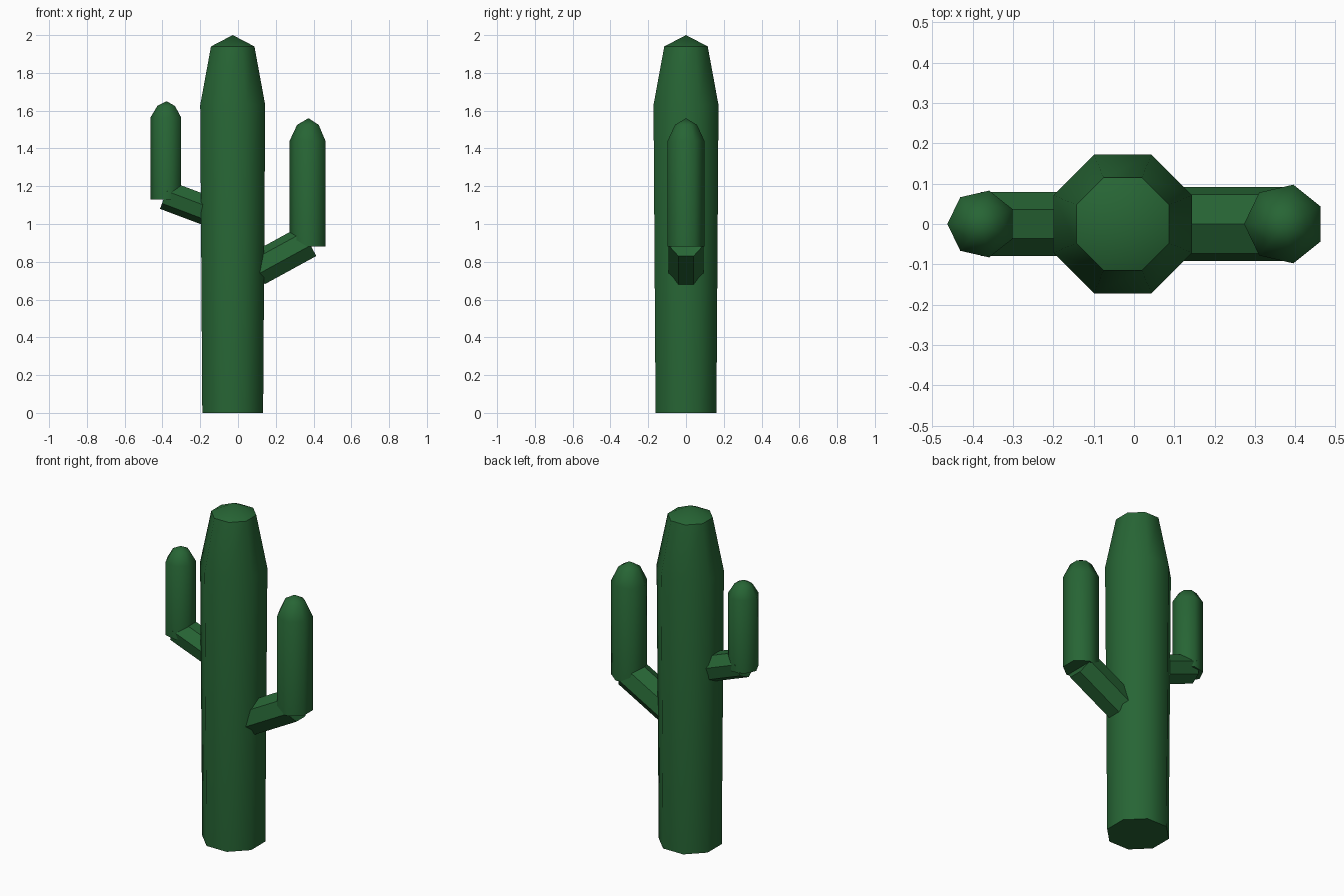
import bpy, bmesh, math
from mathutils import Vector

cube = bpy.data.objects.get("Cube")
if cube:
    bpy.data.objects.remove(cube, do_unlink=True)

green = bpy.data.materials.new("cactus green")
green.use_nodes = True
colour = (0.02, 0.13, 0.035, 1)
green.diffuse_color = colour
bsdf = green.node_tree.nodes["Principled BSDF"]
bsdf.inputs["Base Color"].default_value = colour
bsdf.inputs["Roughness"].default_value = 0.8


def lathe(name, profile, sides, phase, location, tilt=0.0, smooth=None):
    """Closed prism through (height, radius) rings; radius 0 makes a tip."""
    bm = bmesh.new()
    rings = []
    for z, r in profile:
        count = sides if r > 0 else 1
        angles = [phase + math.tau * i / sides for i in range(count)]
        rings.append([bm.verts.new((r * math.cos(a), r * math.sin(a), z)) for a in angles])
    bm.faces.new(rings[0][::-1])
    for low, high in zip(rings, rings[1:]):
        for i in range(sides):
            j = (i + 1) % sides
            if len(high) == 1:
                bm.faces.new((low[i], low[j], high[0]))
            else:
                bm.faces.new((low[i], low[j], high[j], high[i]))
    if len(rings[-1]) > 1:
        bm.faces.new(rings[-1])
    mesh = bpy.data.meshes.new(name)
    bm.to_mesh(mesh)
    bm.free()
    mesh.materials.append(green)
    obj = bpy.data.objects.new(name, mesh)
    obj.location = location
    obj.rotation_euler.y = tilt
    bpy.context.collection.objects.link(obj)
    if smooth:
        bpy.ops.object.select_all(action='DESELECT')
        obj.select_set(True)
        bpy.context.view_layer.objects.active = obj
        bpy.ops.object.shade_smooth_by_angle(angle=math.radians(smooth))
    return obj


def branch(name, start, end, radius):
    """Seven-sided faceted link between two points in the xz plane."""
    a, b = Vector((start[0], 0, start[1])), Vector((end[0], 0, end[1]))
    d = b - a
    lathe(name, [(0, radius), (d.length, radius)], 7, math.pi, a, math.atan2(d.x, d.z))


# Octagonal trunk with tapered shoulder and shallow pointed cap
corner = 1 / math.cos(math.pi / 8)
trunk = [(0, 0.161), (1.63, 0.172), (1.94, 0.115), (2.0, 0)]
lathe("trunk", [(z, r * corner) for z, r in trunk], 8, math.pi / 8, (-0.028, 0, 0), smooth=50)

# Upright arms with domed tips
lathe("left_arm", [(0.88, 0.1), (1.44, 0.1), (1.525, 0.06), (1.56, 0)],
      7, math.pi, (0.373, 0, 0), smooth=55)
lathe("right_arm", [(1.13, 0.085), (1.565, 0.085), (1.625, 0.049), (1.65, 0)],
      7, math.pi, (-0.378, 0, 0), smooth=55)

# Sloping branches from trunk to arms
branch("left_branch", (0.10, 0.755), (0.374, 0.905), 0.094)
branch("right_branch", (-0.10, 1.05), (-0.384, 1.157), 0.082)
